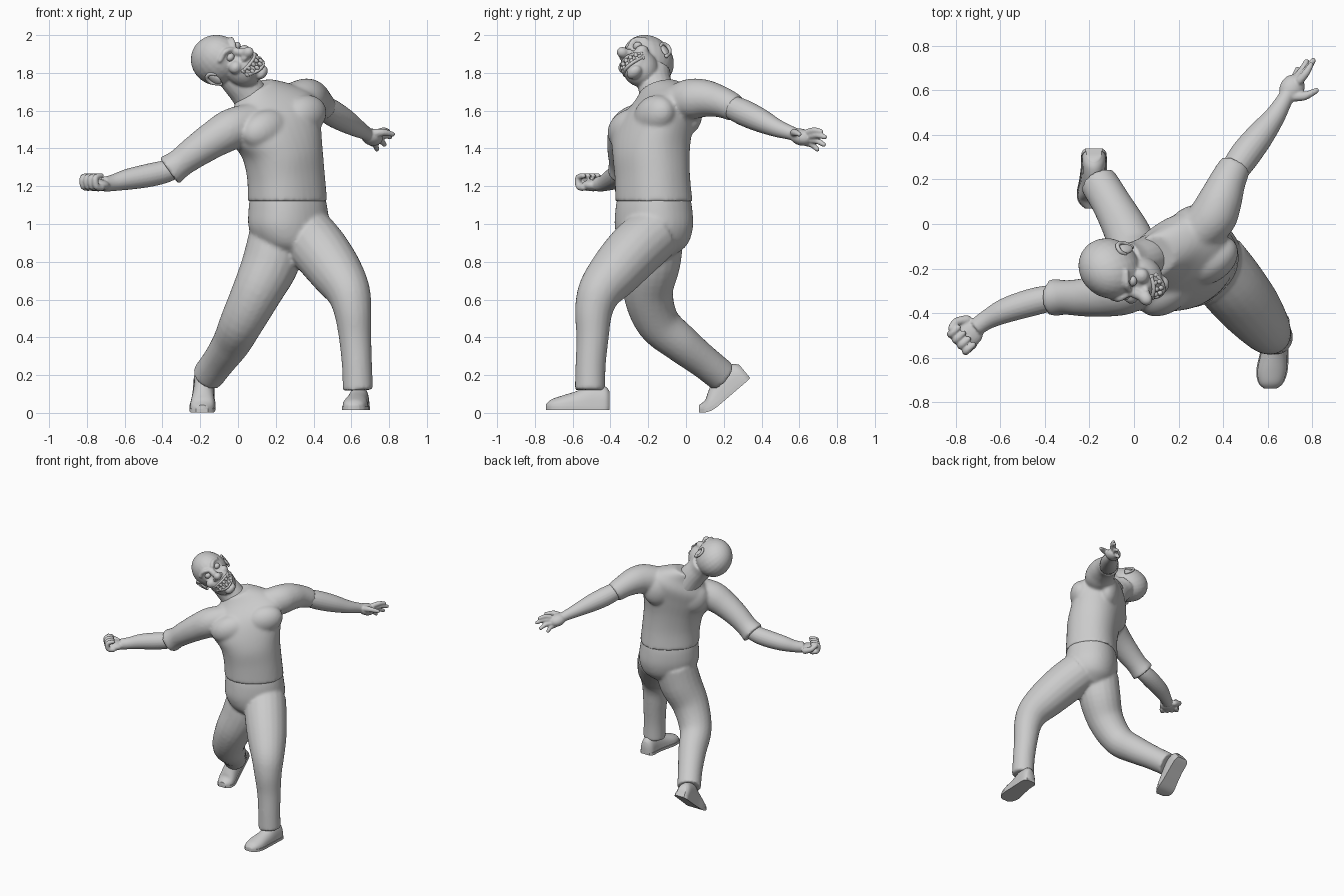
import bpy, bmesh, math
from mathutils import Vector as V, Matrix

if "Cube" in bpy.data.objects:
    bpy.data.objects.remove(bpy.data.objects["Cube"])


def make(name, bm, angle=50):
    bmesh.ops.recalc_face_normals(bm, faces=bm.faces)
    me = bpy.data.meshes.new(name)
    bm.to_mesh(me)
    bm.free()
    ob = bpy.data.objects.new(name, me)
    bpy.context.collection.objects.link(ob)
    pick(ob)
    bpy.ops.object.shade_smooth_by_angle(angle=math.radians(angle))
    return ob


def pick(*obs):
    bpy.ops.object.select_all(action='DESELECT')
    for o in obs:
        o.select_set(True)
    bpy.context.view_layer.objects.active = obs[0]


def loft(name, rings, angle=50):
    """Skin a closed surface over rings of points."""
    bm = bmesh.new()
    vs = [[bm.verts.new(p) for p in r] for r in rings]
    n = len(vs[0])
    for a, b in zip(vs, vs[1:]):
        for i in range(n):
            bm.faces.new((a[i], a[(i + 1) % n], b[(i + 1) % n], b[i]))
    bm.faces.new(vs[0][::-1])
    bm.faces.new(vs[-1])
    return make(name, bm, angle)


def spline(pts, k=5):
    """Catmull-Rom through tuples of any length."""
    P = [pts[0]] + list(pts) + [pts[-1]]
    out = []
    for i in range(1, len(P) - 2):
        for j in range(k):
            t = j / k
            out.append([0.5 * (2 * b + (c - a) * t + (2 * a - 5 * b + 4 * c - d) * t * t
                               + (3 * b - a - 3 * c + d) * t ** 3)
                        for a, b, c, d in zip(*P[i - 1:i + 3])])
    return out + [list(pts[-1])]


def tube(name, pts, n=20, k=5, round_ends=False):
    """Round limb through (x, y, z, radius) points."""
    s = spline(pts, k)
    C, R = [V(p[:3]) for p in s], [p[3] for p in s]
    if round_ends:
        d0, d1 = (C[0] - C[1]).normalized(), (C[-1] - C[-2]).normalized()
        for q in (0.55, 0.9):
            r0, r1, e = s[0][3], s[-1][3], math.sqrt(1 - q * q)
            C = [V(s[0][:3]) + d0 * r0 * q] + C + [V(s[-1][:3]) + d1 * r1 * q]
            R = [r0 * e] + R + [r1 * e]
    rings, u = [], None
    for i, c in enumerate(C):
        d = (C[min(i + 1, len(C) - 1)] - C[max(i - 1, 0)]).normalized()
        u = d.orthogonal() if u is None else u - d * u.dot(d)
        u.normalize()
        w = d.cross(u)
        rings.append([c + R[i] * (u * math.cos(a) + w * math.sin(a))
                      for a in (math.tau * j / n for j in range(n))])
    return loft(name, rings)


def ball(name, loc, radii, M=Matrix.Identity(4), seg=24):
    bm = bmesh.new()
    bmesh.ops.create_uvsphere(bm, u_segments=seg, v_segments=seg * 2 // 3, radius=1)
    bm.transform(M @ Matrix.Translation(loc) @ Matrix.Diagonal((*radii, 1)))
    return make(name, bm)


def fuse(name, parts, voxel, smooth):
    """Blend overlapping parts into one smooth skin."""
    pick(*parts)
    bpy.ops.object.join()
    ob = bpy.context.object
    ob.name = name
    m = ob.modifiers.new("blend", 'REMESH')
    m.mode, m.voxel_size, m.use_smooth_shade = 'VOXEL', voxel, True
    s = ob.modifiers.new("soften", 'SMOOTH')
    s.factor, s.iterations = 0.5, smooth
    for mod in ("blend", "soften"):
        bpy.ops.object.modifier_apply(modifier=mod)
    bpy.ops.object.shade_smooth_by_angle(angle=math.radians(50))
    return ob


def trunk(name, rows):
    """Turned oval rings: x, y, z, half width, half depth, sideways tilt."""
    rings = []
    for x, y, z, a, b, t in spline(rows):
        t = math.radians(t)
        L, F = V((.79 * math.cos(t), .61 * math.cos(t), math.sin(t))), V((.61, -.79, 0))
        ring = []
        for j in range(40):
            c, s = math.cos(math.tau * j / 40), math.sin(math.tau * j / 40)
            ring.append(V((x, y, z)) + L * a * math.copysign(abs(c) ** .9, c)
                        + F * b * math.copysign(abs(s) ** .9, s))
        rings.append(ring)
    return loft(name, rings)


# Shirt: trunk, chest and back muscles, shoulders and sleeves
tors = Matrix(((.76, -.61, -.24, 0), (.58, .79, -.18, 0), (.30, 0, .954, 0), (0, 0, 0, 1)))
torso = trunk("torso", [(.262, -.17, 1.12, .214, .188, 0), (.254, -.178, 1.25, .210, .182, 4),
                        (.235, -.183, 1.38, .220, .186, 10), (.20, -.175, 1.50, .262, .182, 17),
                        (.17, -.155, 1.60, .265, .165, 20), (.135, -.14, 1.68, .18, .115, 20),
                        (.09, -.145, 1.73, .10, .09, 22)])
muscles = []
for p, r in (((.15, -.30, 1.50), (.15, .095, .105)), ((.345, -.165, 1.575), (.14, .095, .105)),
             ((.04, -.15, 1.52), (.11, .07, .12)), ((.24, .0, 1.59), (.11, .07, .12))):
    muscles.append(ball("muscle", (0, 0, 0), r, Matrix.Translation(p) @ tors))
r_sleeve = tube("sleeve", [(.08, -.24, 1.555, .09), (-.03, -.295, 1.505, .108), (-.13, -.32, 1.447, .098),
                           (-.23, -.33, 1.38, .086), (-.31, -.33, 1.32, .078), (-.365, -.33, 1.28, .088)])
l_sleeve = tube("sleeve", [(.25, -.07, 1.64, .09), (.345, .02, 1.66, .108), (.385, .10, 1.665, .10),
                           (.42, .19, 1.645, .083), (.455, .26, 1.612, .073)])
fuse("shirt", [torso, r_sleeve, l_sleeve] + muscles, .011, 7)

# Trousers: hips and both legs
hips = trunk("hips", [(.29, -.17, .83, .10, .10, 0), (.28, -.17, .89, .18, .165, 0),
                      (.27, -.17, .98, .217, .189, 0), (.265, -.17, 1.08, .212, .187, 0),
                      (.262, -.17, 1.16, .20, .172, 0)])
l_leg = tube("leg", [(.36, -.17, .95, .15), (.435, -.27, .86, .152), (.52, -.375, .745, .14),
                     (.582, -.455, .645, .118), (.607, -.488, .54, .10), (.62, -.495, .40, .086),
                     (.63, -.505, .25, .08), (.635, -.508, .12, .081)])
r_leg = tube("leg", [(.21, -.16, .95, .15), (.175, -.18, .80, .152), (.10, -.20, .64, .133),
                     (.02, -.15, .48, .116), (-.035, -.03, .37, .102), (-.10, .09, .275, .089),
                     (-.16, .19, .195, .086)])
fuse("trousers", [hips, l_leg, r_leg], .011, 5)


# Shoes: flat-bottomed rings from heel to toe (x, y, z, width, height, up y, up z)
def shoe(name, rows, k=5):
    up, sole = [], []
    for x, y, z, w, h, uy, uz in spline(rows, k):
        c, U = V((x, y, z)), V((0, uy, uz)).normalized()
        up.append([c + V((w * math.cos(a), 0, 0)) + U * (.018 + (h - .018) * max(0, math.sin(a)) ** .8)
                   for a in (math.pi * j / 14 for j in range(15))])
        sole.append([c + V((sx * w * 1.07, 0, 0)) + U * sz for sx, sz in ((1, 0), (1, .02), (-1, .02), (-1, 0))])
    loft(name, up)
    loft(name + "_sole", sole, 40)


shoe("left_shoe", [(.645, -.405, .015, .035, .10, 0, 1), (.643, -.43, .015, .052, .125, 0, 1),
                   (.64, -.50, .015, .054, .135, 0, 1), (.63, -.58, .015, .06, .10, 0, 1),
                   (.62, -.66, .015, .066, .075, 0, 1), (.615, -.715, .015, .052, .055, 0, 1),
                   (.613, -.74, .015, .026, .032, 0, 1)])
shoe("right_shoe", [(-.18, .34, .185, .035, .09, -.64, .77), (-.18, .32, .165, .052, .12, -.64, .77),
                    (-.18, .265, .118, .054, .14, -.64, .77), (-.184, .20, .062, .058, .115, -.55, .83),
                    (-.188, .145, .018, .064, .09, -.35, .94), (-.19, .10, .002, .056, .065, 0, 1),
                    (-.19, .07, .002, .03, .04, 0, 1)])

# Left forearm and open hand
parts = [tube("arm", [(.43, .21, 1.635, .06), (.495, .305, 1.59, .069), (.565, .395, 1.548, .063),
                      (.63, .48, 1.508, .048), (.675, .555, 1.482, .037), (.70, .60, 1.465, .036)])]
aim = V((.45, .8, -.25)).to_track_quat('Y', 'Z').to_matrix().to_4x4()
parts.append(ball("palm", (0, 0, 0), (.055, .066, .044), Matrix.Translation((.71, .61, 1.46)) @ aim))
for a, b in (((.745, .645, 1.485), (.795, .715, 1.49)), ((.745, .655, 1.465), (.805, .735, 1.46)),
             ((.73, .655, 1.445), (.775, .73, 1.42)), ((.71, .64, 1.43), (.735, .695, 1.395))):
    m = (V(a) + V(b)) / 2 + V((.004, 0, .008))
    parts.append(tube("finger", [(*a, .02), (*m, .017), (*b, .013)], 10, 4, True))
parts.append(tube("thumb", [(.70, .575, 1.475, .026), (.765, .575, 1.485, .02), (.82, .60, 1.475, .013)], 10, 4, True))
fuse("left_forearm_and_hand", parts, .006, 3)

# Right forearm and clenched hand
parts = [tube("arm", [(-.29, -.33, 1.32, .055), (-.38, -.335, 1.28, .06), (-.47, -.355, 1.258, .062),
                      (-.58, -.39, 1.237, .056), (-.66, -.43, 1.218, .044), (-.71, -.465, 1.21, .04)])]
turn = Matrix.Rotation(math.atan2(-.66, -.75), 4, 'Z')
grip = Matrix.Translation((-.74, -.49, 1.205)) @ turn
parts.append(ball("palm", (0, 0, 0), (.062, .062, .032), grip))
for i in range(4):
    s = -.051 + .034 * i
    path = [(.02, s, -.012, .018), (.058, s, -.006, .018), (.064, s, .04, .017), (.022, s, .05, .014)]
    parts.append(tube("finger", [(*(grip @ V(p[:3])), p[3]) for p in path], 10, 4, True))
path = [(-.03, -.05, 0, .024), (.01, -.075, .02, .02), (.045, -.07, .045, .016)]
parts.append(tube("thumb", [(*(grip @ V(p[:3])), p[3]) for p in path], 10, 4, True))
fuse("right_forearm_and_hand", parts, .006, 2)

# Head, tilted over; local x = its left, -y = its face, z = its crown
H = Matrix(((.35, -.58, -.735, -.11), (.68, .70, -.226, -.20), (.64, -.42, .643, 1.867), (0, 0, 0, 1)))
G = H @ Matrix.Translation((-.008, -.025, -.018))  # face features sit forward of the skull
parts = [ball("skull", (0, 0, 0), (.124, .147, .139), H),
         ball("jaw", (0, -.065, -.10), (.094, .10, .105), G),
         ball("chin", (0, -.135, -.178), (.045, .036, .03), G),
         ball("muzzle", (0, -.11, -.12), (.076, .06, .06), G),
         ball("nose", (0, -.18, -.045), (.03, .035, .029), G),
         tube("bridge", [(*(G @ V((0, -.115, .01))), .02), (*(G @ V((0, -.165, -.04))), .024)]),
         tube("neck", [(.10, -.135, 1.62, .10), (.05, -.155, 1.70, .094), (.0, -.17, 1.76, .09),
                       (-.04, -.17, 1.81, .088)])]
for sx in (-1, 1):
    parts += [ball("cheek", (sx * .064, -.10, -.05), (.038, .037, .034), G),
              ball("nostril", (sx * .025, -.155, -.052), (.018, .022, .016), G)]
    brow = [(sx * .018, -.15, .008, .014), (sx * .05, -.138, .028, .014), (sx * .09, -.10, .018, .011)]
    parts.append(tube("brow", [(*(H @ V(p[:3])), p[3]) for p in brow], 10, 4, True))
fuse("head", parts, .007, 5)

# Ears and eyes
for side, sx in (("left", 1), ("right", -1)):
    ball(side + "_eye", (sx * .046, -.13, -.014), (.025, .023, .02), H, 16)
    ball(side + "_ear", (sx * .118, .0, -.04), (.013, .028, .04), H, 16)
    rim = [(sx * .116, -.028, -.02, .008), (sx * .126, -.012, .004, .009), (sx * .131, .02, -.002, .01),
           (sx * .128, .028, -.04, .009), (sx * .115, .0, -.08, .011)]
    tube(side + "_ear_rim", [(*(H @ V(p[:3])), p[3]) for p in rim], 10, 5, True)


# Wide grin: lips and two rows of teeth wrapped around the muzzle
def mouth(t, dz):
    return G @ V((.076 * math.sin(t), -.085 - .09 * math.cos(t), -.122 + dz + .03 * (1 - math.cos(t))))


for label, sg in (("upper", 1), ("lower", -1)):
    tube(label + "_lip", [(*mouth(t, sg * .032 * math.cos(t * .95)), .009)
                          for t in (-1.5, -1, -.5, 0, .5, 1, 1.5)], 10, 4, True)
    for i in range(7):
        t = -1.15 + 2.3 * i / 6
        ball(label + "_tooth", (0, 0, 0), (.0115, .011, .016),
             Matrix.Translation(mouth(t, sg * .0145)) @ H.to_3x3().to_4x4() @ Matrix.Rotation(t, 4, 'Z'), 10)
